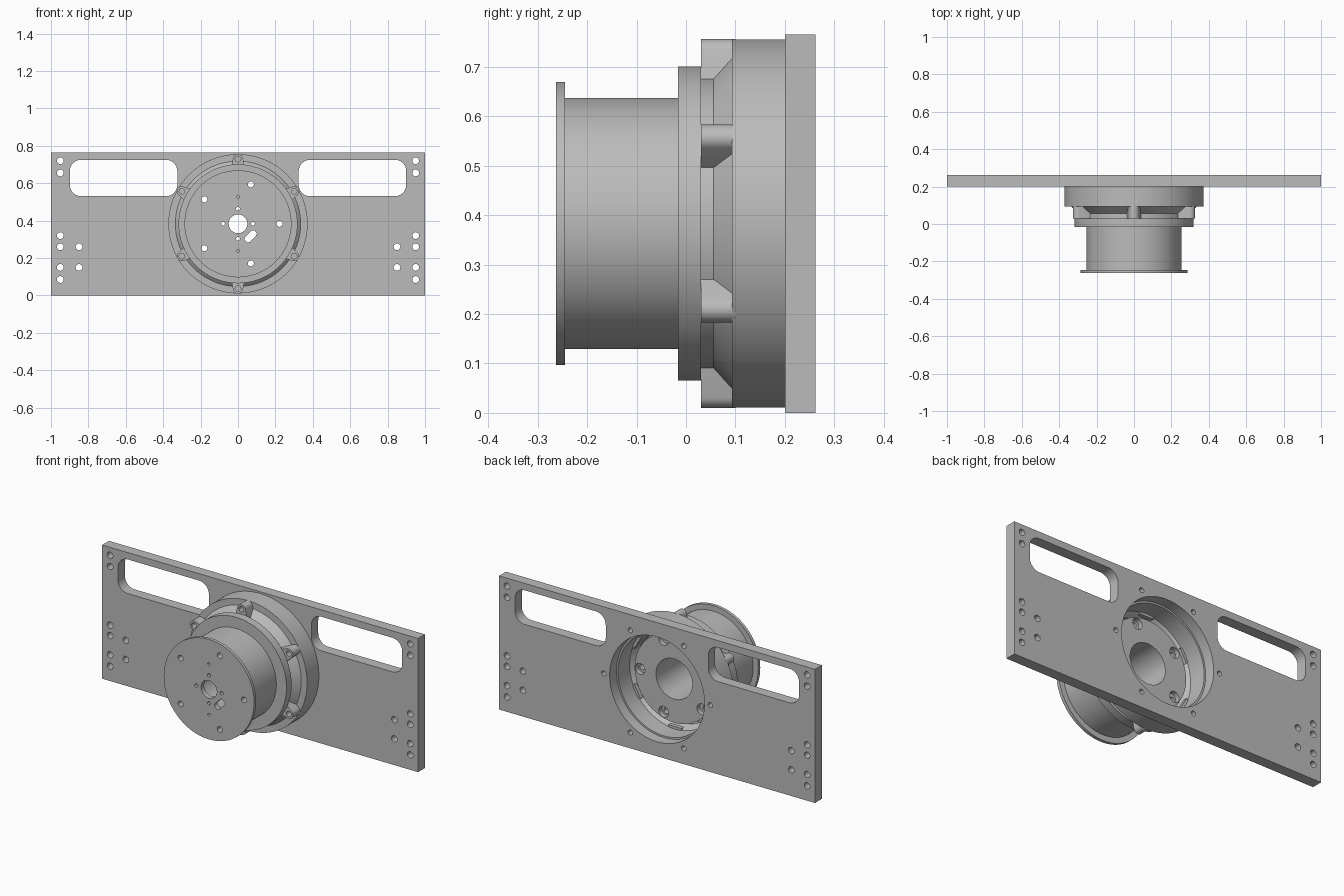
import bpy, bmesh
from math import sin, cos, pi, radians

if "Cube" in bpy.data.objects:
    bpy.data.objects.remove(bpy.data.objects["Cube"], do_unlink=True)

ZC = 0.383          # height of the drum axis
COLOUR = (0.5, 0.5, 0.5, 1)
metal = bpy.data.materials.new("machined_grey")
metal.use_nodes = True
metal.diffuse_color = COLOUR
metal.node_tree.nodes["Principled BSDF"].inputs["Base Color"].default_value = COLOUR


def circle(x, z, r, n=32):
    return [(x + r * cos(2 * pi * i / n), z + r * sin(2 * pi * i / n)) for i in range(n)]


def rounded(x, z, w, h, r, turn=0, n=10):
    """Rounded rectangle outline, turned about its centre."""
    pts = []
    for k, (sx, sz) in enumerate([(1, 1), (-1, 1), (-1, -1), (1, -1)]):
        for i in range(n + 1):
            a = pi / 2 * (k + i / n)
            px = sx * (w / 2 - r) + r * cos(a)
            pz = sz * (h / 2 - r) + r * sin(a)
            pts.append((x + px * cos(turn) - pz * sin(turn),
                        z + px * sin(turn) + pz * cos(turn)))
    return pts


def polar(r, angle):
    return r * cos(angle), ZC + r * sin(angle)


def prism(bm, pts, y0, y1):
    """Extrude an x-z outline along y."""
    a = [bm.verts.new((x, y0, z)) for x, z in pts]
    b = [bm.verts.new((x, y1, z)) for x, z in pts]
    bm.faces.new(a)
    bm.faces.new(b[::-1])
    for i in range(len(pts)):
        j = (i + 1) % len(pts)
        bm.faces.new((a[i], b[i], b[j], a[j]))


def lathe(bm, profile, n=128):
    """Spin a closed (radius, y) profile about the drum axis."""
    rings = []
    for i in range(n):
        a = 2 * pi * i / n
        rings.append([bm.verts.new((r * cos(a), y, ZC + r * sin(a))) for r, y in profile])
    for i in range(n):
        p, q = rings[i], rings[(i + 1) % n]
        for k in range(len(profile)):
            m = (k + 1) % len(profile)
            bm.faces.new((p[k], p[m], q[m], q[k]))


def make(name, bm):
    bmesh.ops.recalc_face_normals(bm, faces=bm.faces)
    mesh = bpy.data.meshes.new(name)
    bm.to_mesh(mesh)
    bm.free()
    mesh.materials.append(metal)
    ob = bpy.data.objects.new(name, mesh)
    bpy.context.collection.objects.link(ob)
    return ob


def cut(ob, prisms):
    """Subtract a list of (outline, y0, y1) prisms and bake the result."""
    bm = bmesh.new()
    for p in prisms:
        prism(bm, *p)
    cutter = make("cutter", bm)
    cutter.hide_render = True
    mod = ob.modifiers.new("holes", 'BOOLEAN')
    mod.operation, mod.solver, mod.object = 'DIFFERENCE', 'EXACT', cutter
    dg = bpy.context.evaluated_depsgraph_get()
    dg.update()
    mesh = bpy.data.meshes.new_from_object(ob.evaluated_get(dg))
    ob.modifiers.clear()
    ob.data = mesh
    bpy.data.objects.remove(cutter, do_unlink=True)


def smooth(ob):
    bpy.ops.object.select_all(action='DESELECT')
    ob.select_set(True)
    bpy.context.view_layer.objects.active = ob
    bpy.ops.object.shade_smooth_by_angle(angle=radians(30))


# Mounting plate with slots, bolt holes and a central opening
bm = bmesh.new()
prism(bm, [(-1, 0), (1, 0), (1, 0.765), (-1, 0.765)], 0.2, 0.262)
plate = make("mounting_plate", bm)
holes = [(circle(0, ZC, 0.3, 128), 0.15, 0.3)]
for s in (-1, 1):
    holes.append((rounded(s * 0.612, 0.628, 0.575, 0.195, 0.062), 0.15, 0.3))
    for z in (0.72, 0.655, 0.32, 0.26, 0.15, 0.085):
        holes.append((circle(s * 0.95, z, 0.018), 0.15, 0.3))
    for z in (0.26, 0.15):
        holes.append((circle(s * 0.85, z, 0.018), 0.15, 0.3))
for k in range(6):
    holes.append((circle(*polar(0.338, k * pi / 3), 0.014), 0.15, 0.3))
cut(plate, holes)
smooth(plate)

# Bearing housing: wide ring, cone and neck
bm = bmesh.new()
lathe(bm, [(0.372, 0.2), (0.372, 0.093), (0.335, 0.093), (0.295, 0.056), (0.295, 0.03),
           (0.265, 0.03), (0.265, 0.065), (0.29, 0.095), (0.29, 0.2)])
smooth(make("bearing_housing", bm))

# Six bolt bosses round the housing, with blind holes
bm = bmesh.new()
holes = []
for k in range(6):
    a = pi / 6 + k * pi / 3
    local = [(0.346 + 0.027 * cos(t), 0.027 * sin(t))
             for t in [radians(-75 + 150 * i / 14) for i in range(15)]]
    local += [(0.275, 0.042), (0.275, -0.042)]
    prism(bm, [(u * cos(a) - v * sin(a), ZC + u * sin(a) + v * cos(a)) for u, v in local],
          0.03, 0.1)
    holes.append((circle(*polar(0.346, a), 0.015), 0.0, 0.085))
bosses = make("housing_bosses", bm)
cut(bosses, holes)
smooth(bosses)

# Drum with front lip, rear flange, hub and stepped bore
bm = bmesh.new()
lathe(bm, [(0.05, -0.263), (0.286, -0.263), (0.286, -0.245), (0.254, -0.245),
           (0.254, -0.016), (0.318, -0.016), (0.318, 0.03), (0.25, 0.03),
           (0.25, 0.107), (0.115, 0.107), (0.115, -0.235), (0.05, -0.235)])
drum = make("drum", bm)
fifths = [k * 2 * pi / 5 for k in range(5)]
holes = [(circle(*polar(0.222, a), 0.016), -0.3, 0.15) for a in fifths]
holes += [(circle(*polar(0.08, k * pi / 2), 0.01, 16), -0.3, -0.2) for k in range(4)]
holes += [(circle(*polar(0.145, s * pi / 2), 0.008, 16), -0.3, -0.225) for s in (-1, 1)]
holes.append((rounded(*polar(0.096, -pi / 4), 0.072, 0.036, 0.012, pi / 4), -0.3, -0.225))
cut(drum, holes)
# Counterbores for the screws at the rear of the hub
cut(drum, [(circle(*polar(0.216, a), 0.031), 0.08, 0.15) for a in fifths])
smooth(drum)
